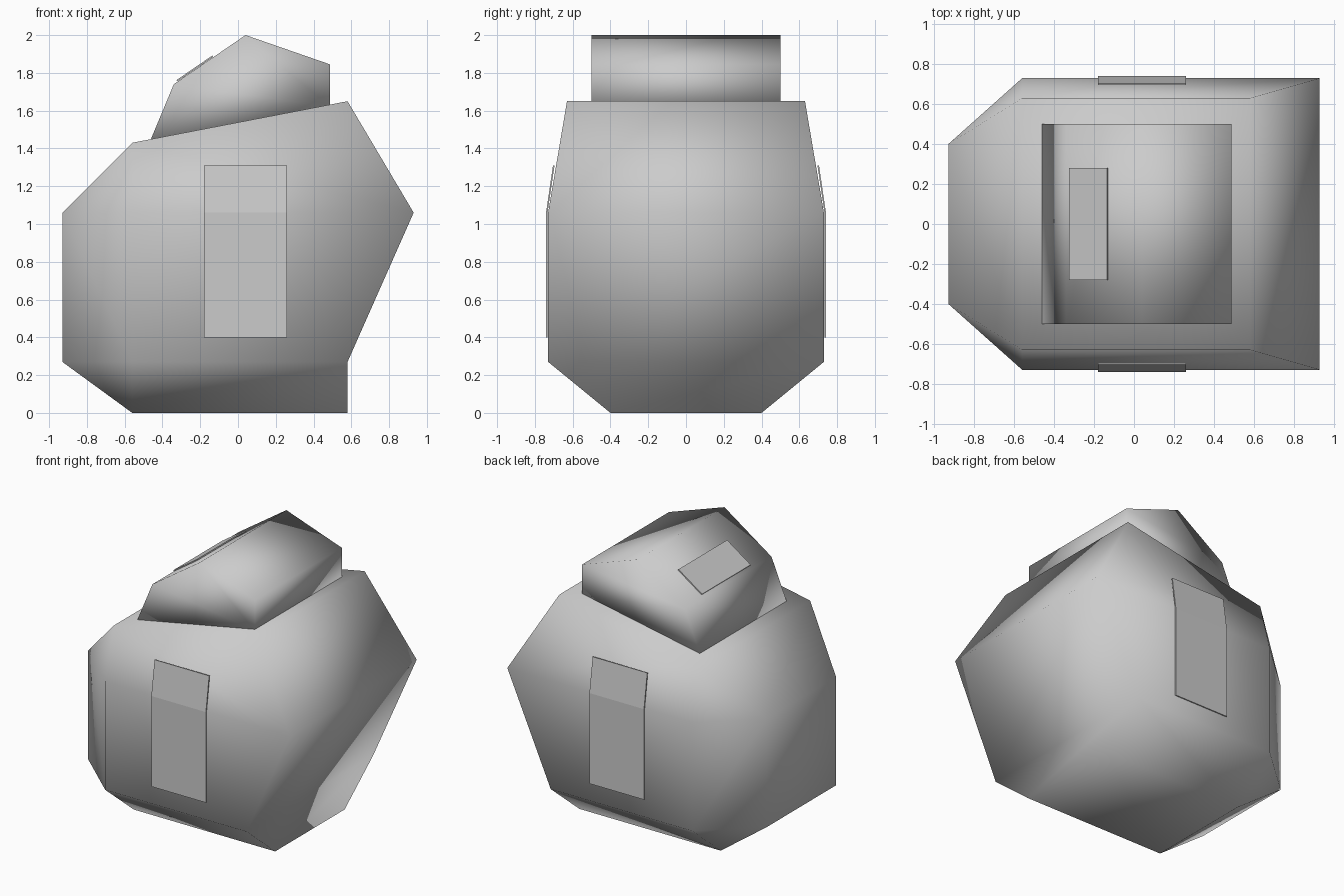
import bpy, bmesh
from mathutils import Vector

if "Cube" in bpy.data.objects:
    bpy.data.objects.remove(bpy.data.objects["Cube"])

grey = bpy.data.materials.new("light_grey")
grey.diffuse_color = (0.6, 0.6, 0.6, 1)
grey.use_nodes = True
grey.node_tree.nodes["Principled BSDF"].inputs["Base Color"].default_value = grey.diffuse_color


def make_object(name, bm, smooth):
    bmesh.ops.recalc_face_normals(bm, faces=bm.faces[:])
    for f in bm.faces:
        f.smooth = smooth
    mesh = bpy.data.meshes.new(name)
    bm.to_mesh(mesh)
    bm.free()
    mesh.materials.append(grey)
    obj = bpy.data.objects.new(name, mesh)
    bpy.context.collection.objects.link(obj)
    return obj


def strip(bm, rings):
    """Closed band across y from (x, z, half_width) points; returns both rims."""
    rims = [[bm.verts.new((x, s * w, z)) for x, z, w in rings] for s in (-1, 1)]
    n = len(rings)
    for i in range(n):
        j = (i + 1) % n
        bm.faces.new((rims[0][i], rims[0][j], rims[1][j], rims[1][i]))
    return rims


# Body: faceted band around the middle, closed by chamfered sides
bm = bmesh.new()
outline = [(-0.56, 0, 0.40), (0.58, 0, 0.40), (0.58, 0.27, 0.73), (0.93, 1.06, 0.73),
           (0.58, 1.65, 0.63), (-0.56, 1.43, 0.63), (-0.93, 1.06, 0.40), (-0.93, 0.27, 0.40)]
side_faces = [(0, 1, 2, 9), (2, 3, 8, 9), (3, 4, 5, 8), (5, 6, 8), (6, 7, 9, 8), (7, 0, 9)]
for sign, rim in zip((-1, 1), strip(bm, outline)):
    rim += [bm.verts.new((-0.56, sign * 0.73, z)) for z in (1.06, 0.27)]
    for face in side_faces:
        bm.faces.new([rim[i] for i in face])
make_object("body", bm, True)

# Cap: smooth-shaded prism sitting on the sloping top
bm = bmesh.new()
cap_outline = [(-0.465, 1.44), (-0.34, 1.74), (0.04, 2.0), (0.487, 1.845), (0.487, 1.62)]
for rim in strip(bm, [(x, z, 0.5) for x, z in cap_outline]):
    bm.faces.new(rim)
make_object("cap", bm, True)


def plate(name, rows):
    """Thin plate through successive pairs of points."""
    bm = bmesh.new()
    verts = [[bm.verts.new(p) for p in row] for row in rows]
    for a, b in zip(verts, verts[1:]):
        bm.faces.new((a[0], a[1], b[1], b[0]))
    obj = make_object(name, bm, False)
    mod = obj.modifiers.new("thickness", 'SOLIDIFY')
    mod.thickness = 0.008
    mod.offset = 0


# Side panels, bent to follow the body
for name, s in (("front_panel", -1), ("back_panel", 1)):
    plate(name, [[(-0.18, s * y, z), (0.26, s * y, z)]
                 for y, z in ((0.737, 0.40), (0.737, 1.06), (0.70, 1.31))])

# Small panel on the sloping face of the cap
start, end = Vector((-0.34, 0, 1.74)), Vector((0.04, 0, 2.0))
lift = Vector((-0.26, 0, 0.38)).normalized() * 0.006
rows = []
for x in (-0.32, -0.13):
    p = start.lerp(end, (x - start.x) / (end.x - start.x)) + lift
    rows.append([(p.x, -0.28, p.z), (p.x, 0.28, p.z)])
plate("cap_panel", rows)
